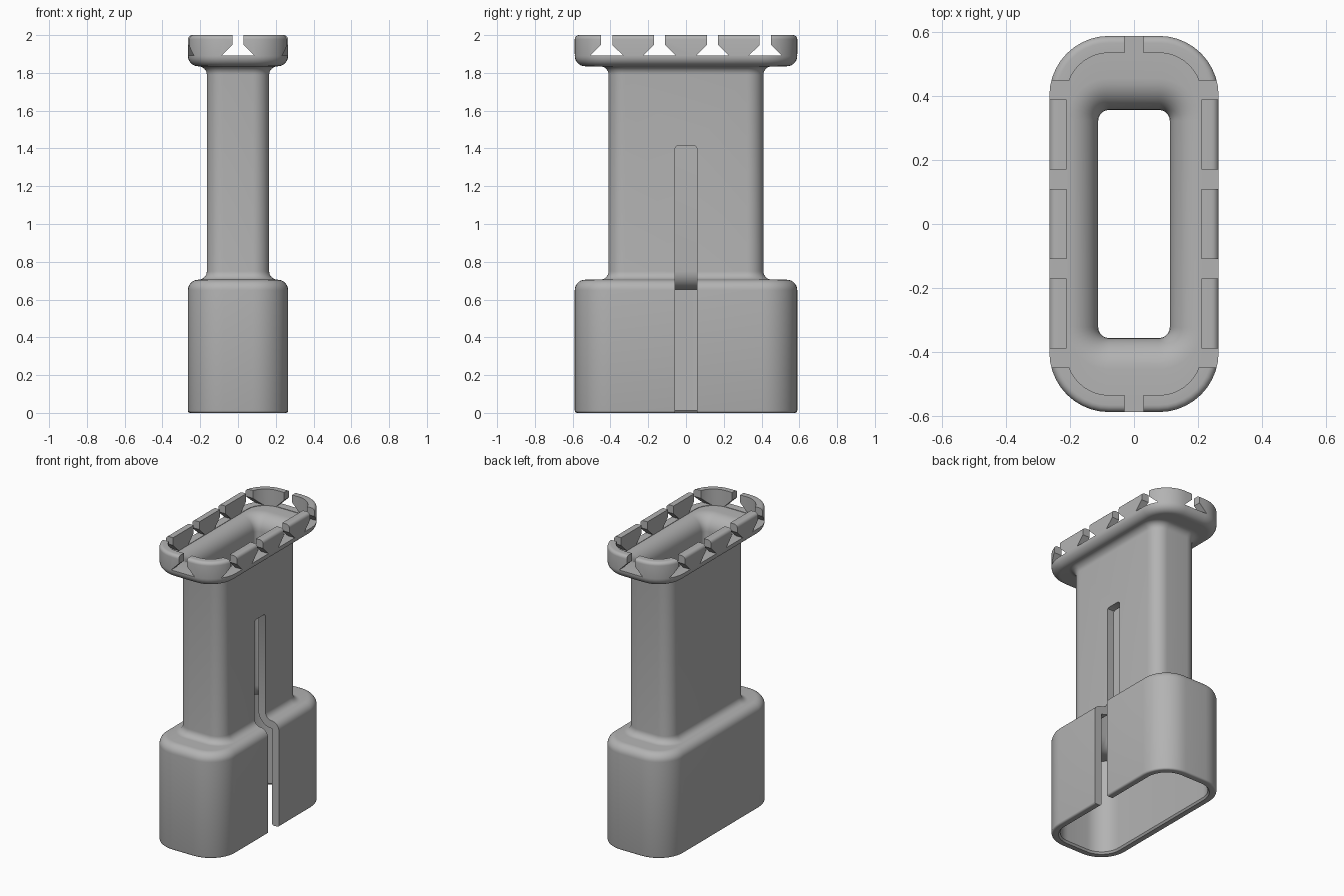
import bpy, bmesh, math

old = bpy.data.objects.get("Cube")
if old:
    bpy.data.objects.remove(old, do_unlink=True)

grey = bpy.data.materials.new("plain grey")
grey.use_nodes = True
COLOR = (0.45, 0.45, 0.45, 1)
grey.diffuse_color = COLOR
grey.node_tree.nodes["Principled BSDF"].inputs["Base Color"].default_value = COLOR


def make_object(name, bm):
    bmesh.ops.recalc_face_normals(bm, faces=bm.faces)
    mesh = bpy.data.meshes.new(name)
    bm.to_mesh(mesh)
    bm.free()
    mesh.materials.append(grey)
    obj = bpy.data.objects.new(name, mesh)
    bpy.context.scene.collection.objects.link(obj)
    return obj


def arc(hx, hy, z, r, a0, a1, n=8):
    """Quarter fillet of wall stations (half width, half depth, height)."""
    out = []
    for i in range(n + 1):
        a = math.radians(a0 + (a1 - a0) * i / n)
        c, s = r * math.cos(a), r * math.sin(a)
        out.append((hx + c, hy + c, z + s))
    return out


def ring(bm, hx, hy, z, n=10):
    """Rounded rectangle whose corner radius follows its width."""
    r = hx - 0.078
    verts = []
    for k, (sx, sy) in enumerate(((1, 1), (-1, 1), (-1, -1), (1, -1))):
        for i in range(n + 1):
            a = math.pi / 2 * (k + i / n)
            verts.append(bm.verts.new((sx * (hx - r) + r * math.cos(a),
                                       sy * (hy - r) + r * math.sin(a), z)))
    return verts


# Wall section: up the outside, over the rim, down the inside
WALL = 0.053
profile = (
    arc(0.253, 0.577, 0.012, 0.012, -90, 0, 3)        # foot edge
    + arc(0.21, 0.534, 0.65, 0.055, 0, 90)            # shoulder
    + arc(0.21, 0.455, 0.75, 0.045, -90, -180)        # shoulder to neck
    + arc(0.21, 0.455, 1.79, 0.045, 180, 90)          # neck to flange
    + arc(0.21, 0.534, 1.89, 0.055, -90, 0)           # flange underside
    + arc(0.243, 0.567, 1.978, 0.022, 0, 90, 5)       # rim edge
    + [(0.212, 0.536, 2.0), (0.212, 0.536, 1.888)]    # rim inside
    + arc(0.21, 0.455, 1.79, 0.045 + WALL, 90, 180)   # funnel
    + arc(0.21, 0.455, 0.75, 0.045 + WALL, 180, 270)  # inner shoulder
    + [(0.212, 0.536, 0.652), (0.212, 0.536, 0.012), (0.222, 0.546, 0.0)]
)

bm = bmesh.new()
rings = [ring(bm, *p) for p in profile]
for j, low in enumerate(rings):
    high = rings[(j + 1) % len(rings)]
    for i in range(len(low)):
        k = (i + 1) % len(low)
        bm.faces.new((low[i], low[k], high[k], high[i]))
body = make_object("hollow_sleeve", bm)


def prism(name, outline, start, end, along_x=True):
    """Extrude an outline of (across, height) points along x or y."""
    bm = bmesh.new()
    pts = [(start, u, z) if along_x else (u, start, z) for u, z in outline]
    face = bm.faces.new([bm.verts.new(p) for p in pts])
    ext = bmesh.ops.extrude_face_region(bm, geom=[face])
    move = (end - start, 0, 0) if along_x else (0, end - start, 0)
    bmesh.ops.translate(bm, vec=move,
                        verts=[v for v in ext["geom"] if isinstance(v, bmesh.types.BMVert)])
    return make_object(name, bm)


def cut(cutter):
    mod = body.modifiers.new("cut", "BOOLEAN")
    mod.operation = "DIFFERENCE"
    mod.solver = "EXACT"
    mod.object = cutter
    bpy.ops.object.modifier_apply(modifier=mod.name)
    bpy.data.objects.remove(cutter, do_unlink=True)


bpy.context.view_layer.objects.active = body
body.select_set(True)

# Long slot in the left wall, open at the foot
W, TOP, C = 0.058, 1.415, 0.015
cut(prism("slot_cutter", [(-W, -0.1), (W, -0.1), (W, TOP - C), (W - C / 3, TOP - C / 3),
                          (W - C, TOP), (C - W, TOP), (C / 3 - W, TOP - C / 3),
                          (-W, TOP - C)], 0.05, 0.4))

# Flared notches through the rim
half = [(0.088, 1.891), (0.03, 1.948), (0.03, 2.1)]
notch = half + [(-u, z) for u, z in reversed(half)]
for y in (-0.42, -0.14, 0.14, 0.42):
    cut(prism("side_notch_cutter", [(u + y, z) for u, z in notch], -0.5, 0.5))
cut(prism("end_notch_cutter", notch, -0.8, 0.8, along_x=False))

bpy.ops.object.shade_smooth_by_angle(angle=math.radians(35))
